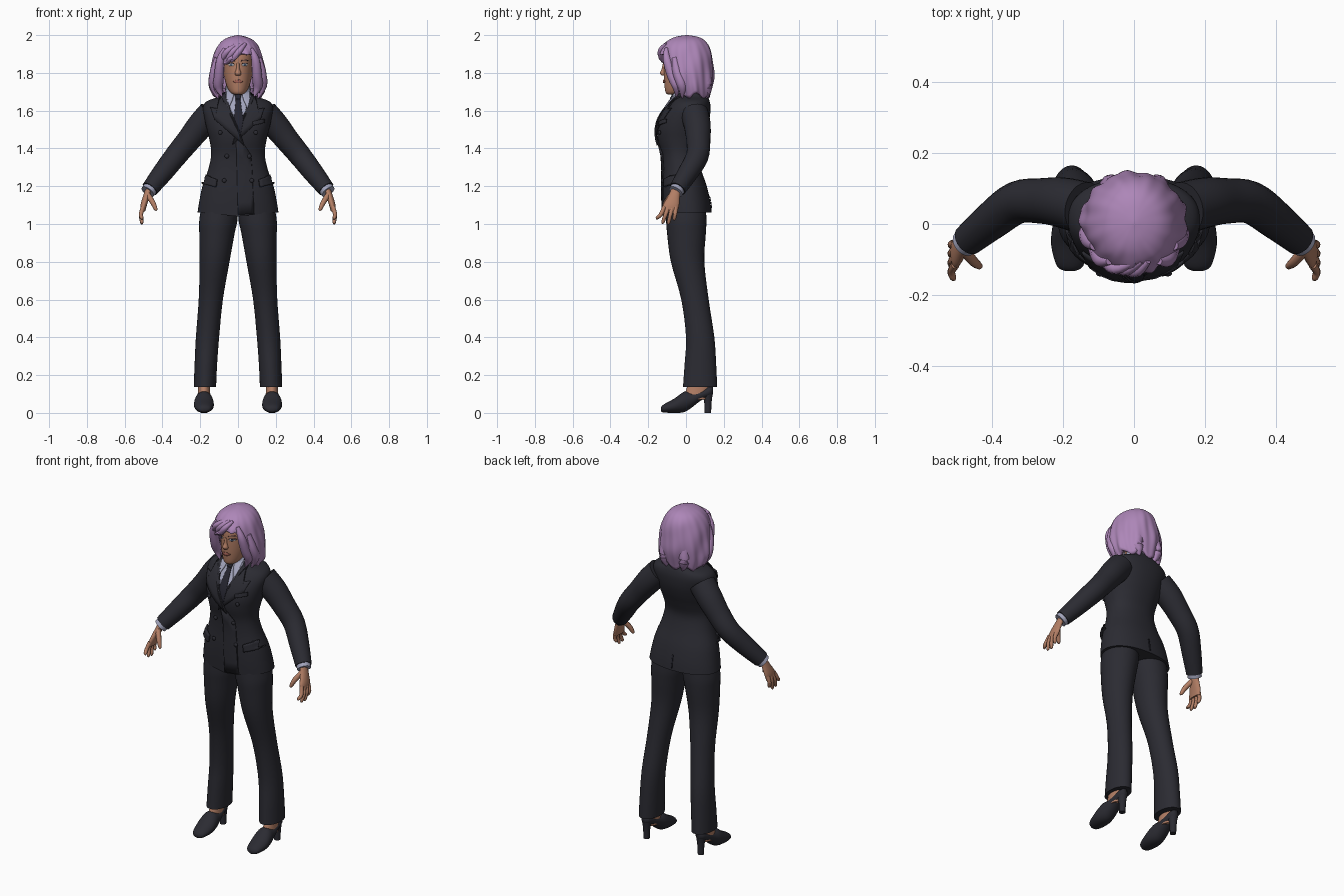
import bpy, bmesh, math
from mathutils import Vector
from mathutils.bvhtree import BVHTree

cube = bpy.data.objects.get("Cube")
if cube:
    bpy.data.objects.remove(cube)


def material(name, *rgb):
    m = bpy.data.materials.new(name)
    m.use_nodes = True
    m.diffuse_color = (*rgb, 1)
    m.node_tree.nodes["Principled BSDF"].inputs["Base Color"].default_value = (*rgb, 1)
    return m


SUIT = material("charcoal suit", .024, .024, .032)
HAIR = material("lilac hair", .42, .24, .48)
SKIN = material("warm skin", .45, .21, .13)
SHIRT = material("pale grey shirt", .36, .37, .50)
TIE = material("dark tie", .018, .018, .028)
LIPS = material("rose lips", .36, .12, .09)
WHITE = material("eye white", .62, .60, .60)
IRIS = material("blue grey iris", .08, .12, .2)
BROW = material("dark brow", .05, .025, .03)


def finish(name, bm, mat, mirror=False, thick=0, offset=-1):
    bmesh.ops.recalc_face_normals(bm, faces=bm.faces)
    me = bpy.data.meshes.new(name)
    bm.to_mesh(me)
    bm.free()
    me.materials.append(mat)
    ob = bpy.data.objects.new(name, me)
    bpy.context.collection.objects.link(ob)
    bpy.ops.object.select_all(action='DESELECT')
    ob.select_set(True)
    bpy.context.view_layer.objects.active = ob
    bpy.ops.object.shade_smooth_by_angle(angle=math.radians(50))
    if thick:
        mod = ob.modifiers.new("thickness", 'SOLIDIFY')
        mod.thickness, mod.offset = thick, offset
    if mirror:
        ob.modifiers.new("mirror", 'MIRROR').use_mirror_merge = False
    return ob


def smooth(rows, k=4):
    """Pass a smooth curve through rows of numbers."""
    out = []
    for i in range(len(rows) - 1):
        p = [rows[max(0, min(len(rows) - 1, i + d))] for d in (-1, 0, 1, 2)]
        for s in range(k):
            t = s / k
            out.append([b + .5 * t * (c - a + t * (2*a - 5*b + 4*c - d + t * (3*(b - c) + d - a)))
                        for a, b, c, d in zip(*p)])
    return out + [list(rows[-1])]


def skin(name, rings, mat, mirror=False, caps=True, **kw):
    bm = bmesh.new()
    vs = [[bm.verts.new(p) for p in r] for r in rings]
    n = len(vs[0])
    for a, b in zip(vs, vs[1:]):
        for i in range(n):
            j = (i + 1) % n
            bm.faces.new((a[i], a[j], b[j], b[i]))
    bm.faces.new(vs[0])
    if caps:
        bm.faces.new(vs[-1])
    return finish(name, bm, mat, mirror, **kw)


def loft(name, rows, mat, mirror=False, axis='Z', n=32, power=1.0):
    """Rows hold: position, then low and high limits on the two other axes."""
    rings = []
    for t, a0, a1, b0, b1 in smooth(rows):
        ring = []
        for i in range(n):
            c, s = math.cos(math.tau * i / n), math.sin(math.tau * i / n)
            c, s = math.copysign(abs(c)**power, c), math.copysign(abs(s)**power, s)
            a, b = (a0 + a1 + (a1 - a0) * c) / 2, (b0 + b1 + (b1 - b0) * s) / 2
            ring.append((a, b, t) if axis == 'Z' else (a, t, b))
        rings.append(ring)
    return skin(name, rings, mat, mirror)


def tube(name, path, mat, mirror=True, n=16):
    """Path rows hold x, y, z and radius."""
    pts = smooth(path)
    pos = [Vector(p[:3]) for p in pts]
    rings = []
    for i, p in enumerate(pts):
        d = pos[min(i + 1, len(pos) - 1)] - pos[max(i - 1, 0)]
        q = d.to_track_quat('Z', 'Y')
        rings.append([pos[i] + q @ Vector((p[3] * math.cos(math.tau * k / n),
                                           p[3] * math.sin(math.tau * k / n), 0)) for k in range(n)])
    return skin(name, rings, mat, mirror)


def tree(ob):
    me = ob.data
    return BVHTree.FromPolygons([v.co for v in me.vertices], [p.vertices[:] for p in me.polygons])


def on_surface(trees, x, z, lift, side=-1):
    hits = [t.ray_cast(Vector((x, side * 2, z)), Vector((0, -side, 0))) for t in trees]
    hits = [h for h in hits if h[0]]
    if not hits:
        p = trees[0].find_nearest(Vector((x, side * .1, z)))[0]
        return p + Vector((0, side * lift, 0))
    h = max(hits, key=lambda h: h[0].y * side)
    return h[0] + (h[1] if h[1].y * side > 0 else -h[1]) * lift


def plate(name, outline, trees, mat, thick=.004, lift=.003, mirror=False, side=-1, cuts=4):
    bm = bmesh.new()
    bm.faces.new([bm.verts.new((x, 0, z)) for x, z in outline])
    bmesh.ops.triangulate(bm, faces=bm.faces[:])
    bmesh.ops.subdivide_edges(bm, edges=bm.edges[:], cuts=cuts, use_grid_fill=True)
    for v in bm.verts:
        v.co = on_surface(trees, v.co.x, v.co.z, lift, side)
    return finish(name, bm, mat, mirror, thick=thick, offset=0)


def oval(x, z, rx, rz, n=14):
    return [(x + rx * math.cos(math.tau * i / n), z + rz * math.sin(math.tau * i / n)) for i in range(n)]


# Jacket body: height, half width, front, back
body = [(1.062, .214, -.12, .135), (1.12, .205, -.125, .128), (1.2, .188, -.127, .11),
        (1.29, .157, -.125, .08), (1.37, .142, -.13, .065), (1.44, .15, -.148, .085),
        (1.5, .165, -.153, .108), (1.56, .178, -.138, .125), (1.615, .186, -.103, .13),
        (1.65, .165, -.077, .125), (1.675, .1, -.06, .115), (1.705, .06, -.035, .1)]
jacket = loft("jacket", [(z, -w, w, f, b) for z, w, f, b in body], SUIT, n=48, power=.9)
for v in jacket.data.vertices:          # hem dips at the front centre
    if v.co.z < 1.08 and v.co.y < 0:
        v.co.z -= .022 * max(0, 1 - abs(v.co.x) / .2)
collar = loft("shirt_collar", [(1.65, -.068, .068, -.07, .1), (1.70, -.058, .058, -.055, .085),
                               (1.738, -.052, .052, -.047, .07)], SHIRT)
JT = tree(jacket)
CT = [JT, tree(collar)]

# Shirt front, tie and lapels
plate("shirt_front", [(-.06, 1.69), (.06, 1.69), (.04, 1.58), (.01, 1.48), (-.03, 1.57)], CT, SHIRT)
plate("tie_blade", [(-.011, 1.66), (.011, 1.66), (.028, 1.55), (.012, 1.46), (-.022, 1.55)], CT, TIE, lift=.008)
plate("tie_knot", [(-.02, 1.70), (.02, 1.70), (.012, 1.655), (-.012, 1.655)], CT, TIE, .012, .01)
plate("collar_wing", [(.012, 1.708), (.05, 1.735), (.064, 1.67), (.05, 1.605), (.03, 1.645)], CT, SHIRT,
      .006, .011, True)
lapel = [(-.062, 1.69), (-.09, 1.672), (-.107, 1.605), (-.14, 1.612), (-.118, 1.55),
         (.03, 1.42), (.004, 1.5), (-.04, 1.6)]
plate("right_lapel", lapel, [JT], SUIT, .008, .010)
plate("left_lapel", [(-x * .98, z) for x, z in lapel], [JT], SUIT, .006, .005)
plate("front_overlap", [(-.01, 1.45), (.03, 1.425), (.065, 1.37), (.075, 1.25), (.085, 1.055), (0, 1.05)],
      [JT], SUIT, .006, .003)
plate("back_vent", [(-.003, 1.075), (.003, 1.075), (.003, 1.15), (-.003, 1.15)], [JT], TIE, side=1)

# Pockets and buttons
plate("pocket_flap", [(.108, 1.235), (.178, 1.262), (.184, 1.212), (.114, 1.195)], [JT], SUIT, .014, .008, True)
plate("breast_pocket", [(.075, 1.54), (.135, 1.555), (.137, 1.535), (.077, 1.52)], [JT], SUIT, .008, .006)
for i, (x, z) in enumerate([(.092, 1.485), (.058, 1.36), (.072, 1.23)]):
    for s in (-1, 1):
        bm = bmesh.new()
        bmesh.ops.create_uvsphere(bm, u_segments=14, v_segments=8, radius=.012)
        bmesh.ops.scale(bm, vec=(1, .6, 1), verts=bm.verts)
        bmesh.ops.translate(bm, vec=on_surface([JT], s * x, z, .006), verts=bm.verts)
        finish("button", bm, SUIT)

# Sleeves, cuffs and hands
tube("sleeve", [(.14, .045, 1.585, .074), (.2, .06, 1.52, .071), (.26, .065, 1.445, .064),
                (.33, .06, 1.36, .06), (.4, .01, 1.27, .054), (.467, -.045, 1.185, .045)], SUIT, n=24)
tube("shirt_cuff", [(.45, -.032, 1.205, .039), (.478, -.055, 1.17, .039)], SHIRT, n=24)
loft("palm", [(1.2, .448, .484, -.072, -.022), (1.15, .466, .502, -.094, -.032),
              (1.1, .482, .516, -.122, -.036), (1.065, .492, .516, -.125, -.045)], SKIN, True, n=20)
for name, base, tip, drop in [("index", -.115, -.152, 1.025), ("middle", -.094, -.122, 1.003),
                              ("ring", -.073, -.092, 1.0), ("little", -.054, -.062, 1.02)]:
    tube(name + "_finger", [(.503, base, 1.09, .012), (.514, (base + tip) / 2, 1.05, .011),
                            (.509, tip, drop + .008, .009), (.506, tip, drop, .004)], SKIN, n=10)
tube("thumb", [(.478, -.075, 1.155, .015), (.452, -.105, 1.115, .014), (.436, -.118, 1.08, .010),
               (.433, -.12, 1.07, .004)], SKIN, n=10)

# Trousers
loft("trouser_leg", [(1.16, 0, .18, -.1, .1), (1.03, .002, .204, -.105, .108), (.95, .018, .205, -.1, .105),
                     (.8, .045, .203, -.08, .097), (.6, .08, .208, -.025, .12), (.4, .1, .223, 0, .15),
                     (.25, .111, .23, -.008, .16), (.137, .116, .234, -.016, .165)], SUIT, True)

# Feet and heeled shoes
loft("ankle", [(.07, .145, .215, -.015, .11), (.12, .148, .212, 0, .12), (.2, .15, .21, .03, .12)], SKIN, True)
loft("shoe", [(-.133, .168, .192, .008, .028), (-.118, .143, .217, .002, .045), (-.06, .128, .233, 0, .077),
              (-.01, .131, .23, .004, .112), (.03, .138, .222, .028, .112), (.08, .145, .215, .066, .122),
              (.125, .152, .208, .085, .14), (.143, .168, .192, .1, .135)], SUIT, True, axis='Y', n=24)
loft("shoe_heel", [(0, .163, .197, .098, .133), (.06, .16, .2, .096, .136), (.11, .152, .208, .08, .143)],
     SUIT, True, n=20)

# Neck and head
loft("neck", [(1.64, -.055, .055, -.03, .09), (1.7, -.045, .045, -.03, .07), (1.78, -.045, .045, -.04, .07)], SKIN)
face = [(1.686, .022, -.098, -.05), (1.697, .04, -.108, -.01), (1.725, .058, -.113, .04),
        (1.775, .072, -.117, .08), (1.84, .079, -.118, .1), (1.9, .078, -.113, .1), (1.955, .05, -.075, .07)]
head = loft("head", [(z, -w, w, f, b) for z, w, f, b in face], SKIN)
HT = [tree(head)]
loft("nose", [(1.852, -.008, .008, -.122, -.1), (1.82, -.01, .01, -.129, -.1), (1.798, -.017, .017, -.138, -.1),
              (1.785, -.013, .013, -.128, -.1)], SKIN, n=16)
plate("eye", oval(.035, 1.843, .016, .0075), HT, WHITE, .002, .001, True, cuts=1)
plate("iris", oval(.034, 1.843, .0065, .007), HT, IRIS, .002, .003, True, cuts=1)
plate("eyelash", [(.018, 1.846), (.027, 1.853), (.044, 1.853), (.054, 1.846), (.044, 1.849), (.027, 1.849)],
      HT, BROW, .003, .003, True, cuts=1)
plate("eyebrow", [(.015, 1.861), (.042, 1.871), (.06, 1.862), (.042, 1.865), (.015, 1.866)], HT, BROW,
      .003, .002, True, cuts=1)
plate("lips", [(-.026, 1.755), (-.008, 1.763), (0, 1.761), (.008, 1.763), (.026, 1.755), (.01, 1.746),
               (-.01, 1.746)], HT, LIPS, .006, .003, cuts=2)

# Hair shell: each column falls from the crown to a fringe or shoulder end
cap = smooth([(2.0, .004, .0, .01), (1.992, .04, -.05, .06), (1.975, .078, -.09, .095), (1.945, .106, -.122, .12),
              (1.9, .126, -.14, .136), (1.84, .14, -.143, .145), (1.78, .149, -.128, .146),
              (1.72, .146, -.1, .136), (1.65, .118, -.055, .12)], 8)


def cap_at(z):
    for p, q in zip(cap, cap[1:]):
        if z >= q[0]:
            t = (p[0] - z) / (p[0] - q[0])
            return [a + (b - a) * t for a, b in zip(p, q)]
    return cap[-1]


rows, cols, rings = 30, 120, []
for j in range(rows + 1):
    t, ring = j / rows, []
    for i in range(cols):
        a = math.tau * i / cols - math.pi
        s = max(0, min(1, (math.degrees(abs(a)) - 37) / 20))
        s = s * s * (3 - 2 * s)
        fringe = 1.905 - .45 * abs(.135 * math.sin(a) - .04) + .006 * math.sin(14 * a)
        end = fringe + (1.68 + .014 * math.sin(7 * a + 1) - fringe) * s
        z = 2.0 - (2.0 - end) * t**1.5
        _, w, f, b = cap_at(z)
        wave = 1 + t * (.028 * math.sin(9 * a + 4 * t) + .02 * math.sin(17 * a - 5 * t)
                        + .02 * math.sin(14 * t + 3 * a))
        ring.append((w * wave * math.sin(a), (f + b) / 2 - (b - f) / 2 * wave * math.cos(a), z))
    rings.append(ring)
skin("hair", rings, HAIR, caps=False, thick=.02)

# Loose locks framing the face and neck
tube("side_lock", [(.07, -.105, 1.93, .01), (.092, -.1, 1.87, .022), (.1, -.075, 1.79, .027),
                   (.104, -.05, 1.73, .025), (.085, -.05, 1.675, .004)], HAIR, n=10)
tube("outer_lock", [(.11, -.06, 1.88, .015), (.125, -.045, 1.8, .025), (.128, -.02, 1.73, .025),
                    (.105, -.02, 1.665, .004)], HAIR, n=10)
tube("nape_lock", [(.06, .1, 1.8, .03), (.065, .11, 1.72, .03), (.05, .105, 1.66, .004)], HAIR, n=10)
for k in range(3):
    d = .03 * k
    tube("fringe_lock", [(.04 - d * .6, -.105, 1.955, .008), (.01 - d, -.132 + d * .1, 1.92, .016),
                         (-.018 - d, -.132 + d * .35, 1.885, .015), (-.036 - d, -.124 + d * .4, 1.855, .003)],
         HAIR, False, n=10)
